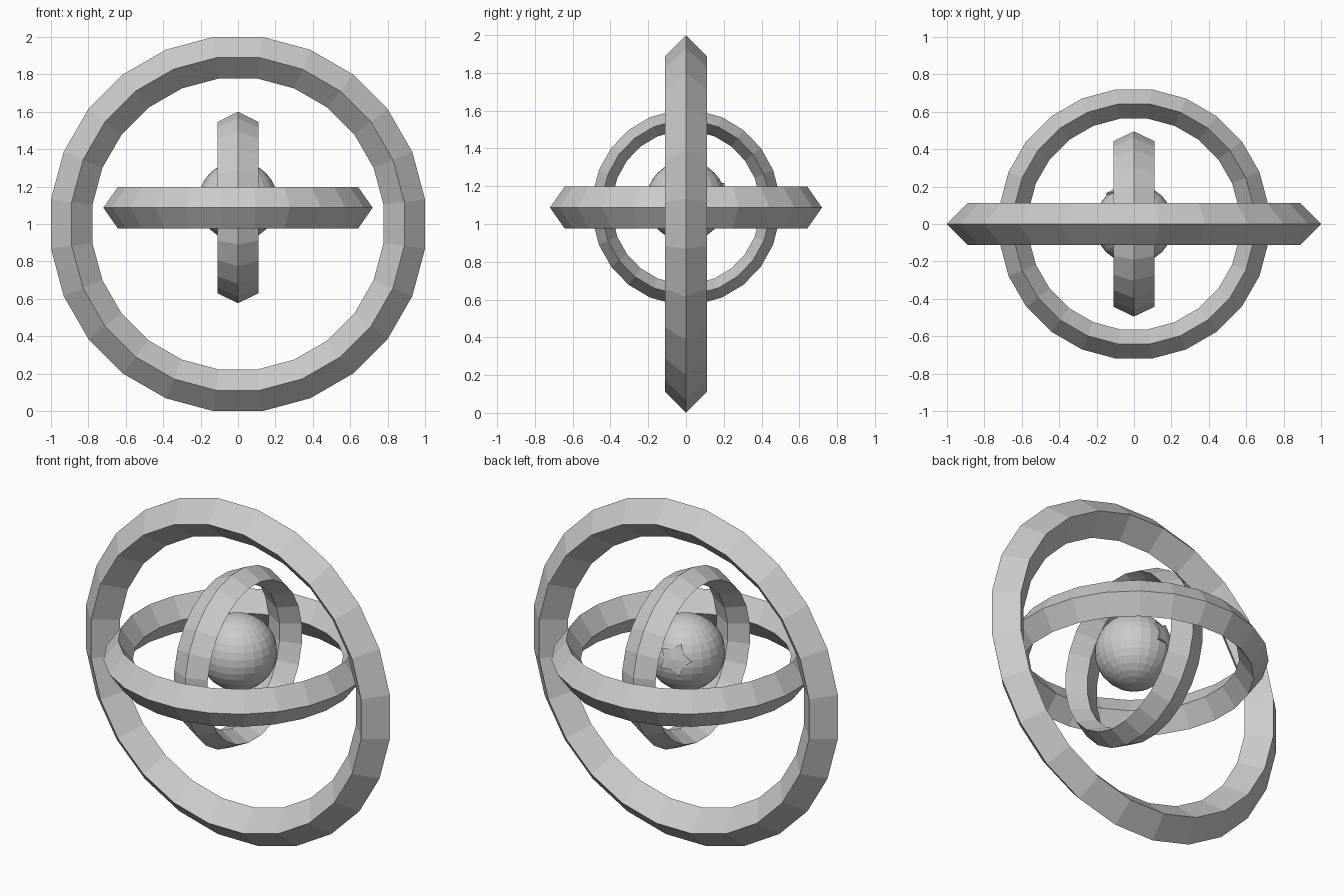
import bpy, bmesh, math
from mathutils import Vector, Matrix

if "Cube" in bpy.data.objects:
    bpy.data.objects.remove(bpy.data.objects["Cube"])

grey = bpy.data.materials.new("plain grey")
grey.diffuse_color = (0.6, 0.6, 0.6, 1)
grey.use_nodes = True
grey.node_tree.nodes["Principled BSDF"].inputs["Base Color"].default_value = grey.diffuse_color

SIDES = 24
HALF = math.pi / SIDES


def make_object(name, bm):
    bmesh.ops.recalc_face_normals(bm, faces=bm.faces)
    mesh = bpy.data.meshes.new(name)
    bm.to_mesh(mesh)
    bm.free()
    mesh.materials.append(grey)
    obj = bpy.data.objects.new(name, mesh)
    bpy.context.collection.objects.link(obj)
    return obj


def ring(name, centre, outer, thick, half_width, rotation):
    """Diamond-section ring, flat sides facing the axes; outer = (u, v) half extents."""
    bm = bmesh.new()
    section = [(1, 0), (1 - thick, half_width), (1 - 2 * thick, 0), (1 - thick, -half_width)]
    loops = []
    for i in range(SIDES):
        a = (2 * i + 1) * HALF
        c, s = math.cos(a) / math.cos(HALF), math.sin(a) / math.cos(HALF)
        loops.append([bm.verts.new((r * c * outer[0], r * s * outer[1], h)) for r, h in section])
    for i in range(SIDES):
        p, q = loops[i], loops[(i + 1) % SIDES]
        for k in range(4):
            m = (k + 1) % 4
            bm.faces.new((p[k], q[k], q[m], p[m]))
    bm.transform(Matrix.Translation(centre) @ rotation)
    return make_object(name, bm)


flat = Matrix.Identity(4)
facing_front = Matrix.Rotation(math.pi / 2, 4, 'X')
facing_side = Matrix.Rotation(math.pi / 2, 4, 'Y')

# Three nested rings, each at right angles to the others
ring("outer_ring", (0, 0, 1.0), (1.0, 1.0), 0.111, 0.111, facing_front)
ring("middle_ring", (0, 0, 1.087), (0.72, 0.72), 0.109, 0.112, flat)
ring("inner_ring", (0, 0, 1.088), (0.512, 0.495), 0.106, 0.11, facing_side)

# Central ball
centre = Vector((0, 0, 1.122))
RADIUS = 0.212
bm = bmesh.new()
bmesh.ops.create_uvsphere(bm, u_segments=24, v_segments=16, radius=RADIUS,
                          matrix=Matrix.Translation(centre))
make_object("core_ball", bm)

# Jagged raised chip on the back of the ball
bm = bmesh.new()
out = Vector((-0.06, 0.19, 0.04)).normalized()
side = out.cross(Vector((0, 0, 1))).normalized()
up = side.cross(out)
rim, base = [], []
for i in range(10):
    a = math.tau * i / 10
    spread = 0.10 if i % 2 else 0.06
    d = (out * RADIUS + side * spread * math.cos(a) + up * spread * math.sin(a)).normalized()
    rim.append(bm.verts.new(centre + d * (RADIUS + (0.014 if i % 2 else 0.004))))
    base.append(bm.verts.new(centre + d * (RADIUS - 0.01)))
top = bm.verts.new(centre + out * (RADIUS + 0.003))
for i in range(10):
    j = (i + 1) % 10
    bm.faces.new((top, rim[i], rim[j]))
    bm.faces.new((rim[i], base[i], base[j], rim[j]))
bm.faces.new(base)
make_object("ball_chip", bm)
